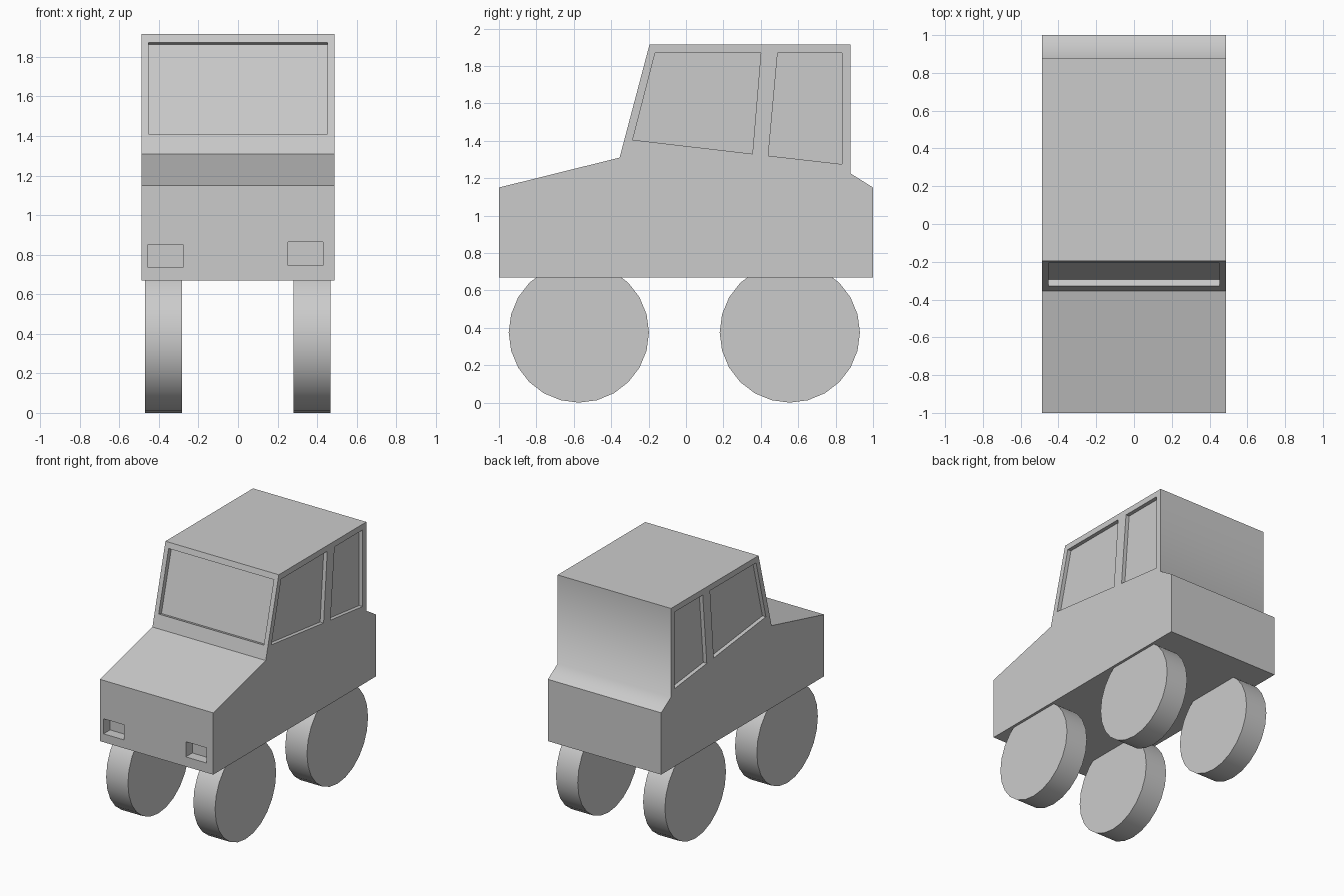
import bpy, bmesh, math
from mathutils import Vector

if "Cube" in bpy.data.objects:
    bpy.data.objects.remove(bpy.data.objects["Cube"])

W = 0.487  # body half width


def add_prism(bm, points, offset):
    """Extrude an outline along an offset into a closed solid."""
    off = Vector(offset)
    face = bm.faces.new([bm.verts.new(p) for p in points])
    new = bmesh.ops.extrude_face_region(bm, geom=[face], use_keep_orig=True)["geom"]
    bmesh.ops.translate(bm, vec=off, verts=[v for v in new if isinstance(v, bmesh.types.BMVert)])


def make_object(name, bm):
    bmesh.ops.recalc_face_normals(bm, faces=bm.faces[:])
    mesh = bpy.data.meshes.new(name)
    bm.to_mesh(mesh)
    bm.free()
    obj = bpy.data.objects.new(name, mesh)
    bpy.context.collection.objects.link(obj)
    return obj


# Body: side profile (y, z) extruded across the width
profile = [(-1, 0.67), (-1, 1.15), (-0.355, 1.31), (-0.195, 1.915),
           (0.88, 1.915), (0.88, 1.225), (1, 1.15), (1, 0.67)]
bm = bmesh.new()
add_prism(bm, [(-W, y, z) for y, z in profile], (2 * W, 0, 0))
body = make_object("body", bm)

# Recess cutters
bm = bmesh.new()

# Side windows, both sides
side_windows = [
    [(-0.285, 1.405), (-0.165, 1.87), (0.40, 1.87), (0.355, 1.33)],
    [(0.44, 1.32), (0.49, 1.87), (0.835, 1.87), (0.835, 1.275)],
]
for s in (-1, 1):
    for outline in side_windows:
        add_prism(bm, [(s * (W - 0.03), y, z) for y, z in outline], (s * 0.08, 0, 0))

# Windscreen, sunk along the slope normal
inward = Vector((0, 0.605, -0.16)).normalized()
screen = [Vector((x, -0.355 + 0.16 * (z - 1.31) / 0.605, z)) - inward * 0.05
          for x, z in [(-0.452, 1.41), (0.452, 1.41), (0.452, 1.872), (-0.452, 1.872)]]
add_prism(bm, screen, inward * 0.086)

# Headlight recesses
for x0, x1, z0, z1 in [(-0.455, -0.278, 0.735, 0.852), (0.252, 0.43, 0.745, 0.863)]:
    add_prism(bm, [(x0, -1.05, z0), (x1, -1.05, z0), (x1, -1.05, z1), (x0, -1.05, z1)],
              (0, 0.13, 0))
cutter = make_object("recess_cutter", bm)
cutter.hide_render = True

cut = body.modifiers.new("recesses", 'BOOLEAN')
cut.operation = 'DIFFERENCE'
cut.solver = 'EXACT'
cut.object = cutter
bpy.context.view_layer.objects.active = body
bpy.ops.object.modifier_apply(modifier=cut.name)
bpy.data.objects.remove(cutter)

# Rear panel and its lower slope blend smoothly
for p in body.data.polygons:
    p.use_smooth = p.center.y > 0.87 and p.center.z > 1.16 and p.normal.y > 0.3

# Wheels
for side, x in (("left", -0.376), ("right", 0.373)):
    for end, y in (("front", -0.573), ("rear", 0.555)):
        bpy.ops.mesh.primitive_cylinder_add(vertices=24, radius=0.375, depth=0.187,
                                            location=(x, y, 0.375),
                                            rotation=(0, math.pi / 2, 0))
        wheel = bpy.context.object
        wheel.name = f"{end}_{side}_wheel"
        bpy.ops.object.shade_smooth_by_angle(angle=math.radians(30))
